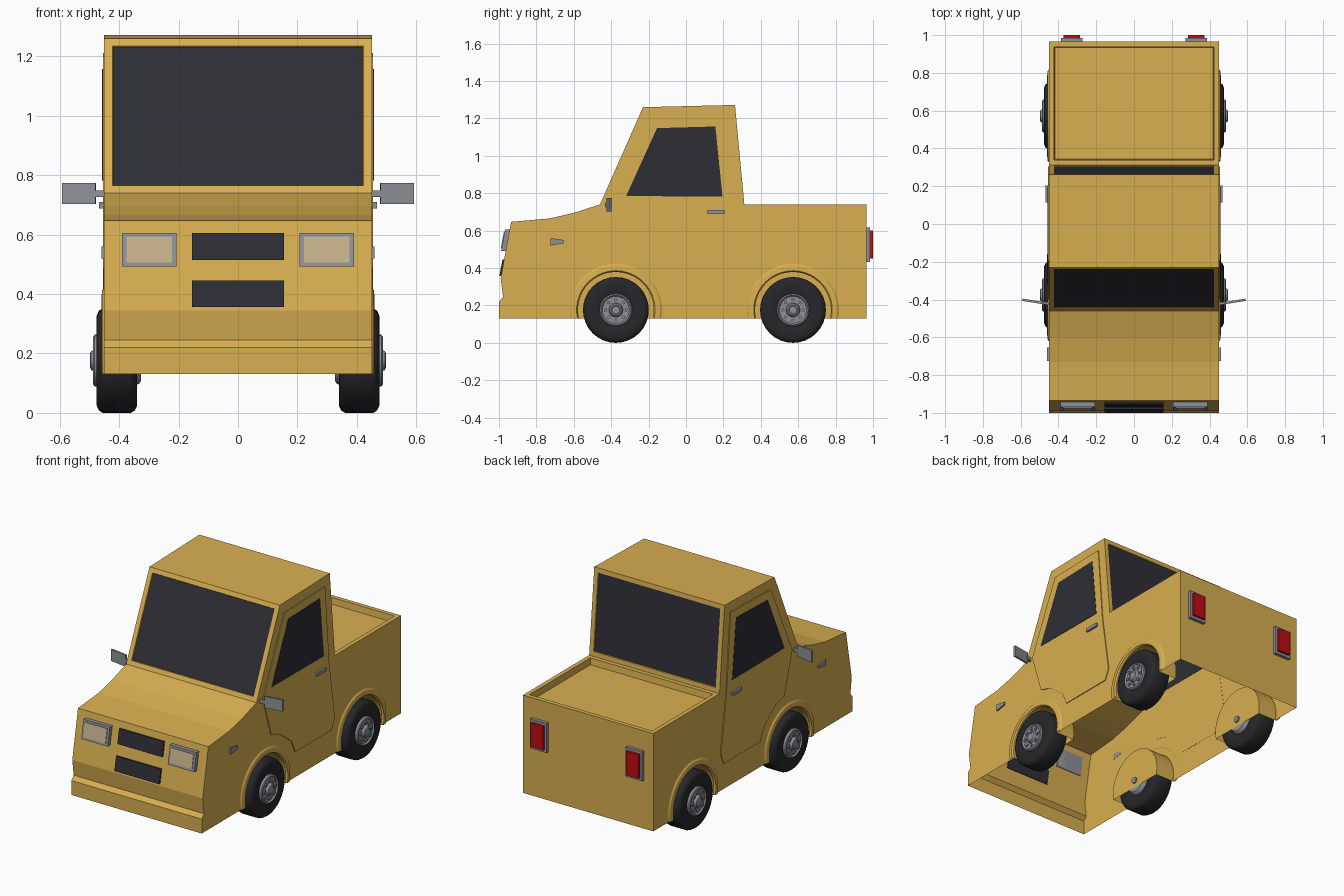
import bpy, bmesh, math
from mathutils import Matrix, Vector

if "Cube" in bpy.data.objects:
    bpy.data.objects.remove(bpy.data.objects["Cube"])


def material(name, rgb):
    m = bpy.data.materials.new(name)
    m.diffuse_color = (*rgb, 1)
    m.use_nodes = True
    m.node_tree.nodes["Principled BSDF"].inputs["Base Color"].default_value = m.diffuse_color
    return m


YELLOW = material("yellow_paint", (0.69, 0.43, 0.082))
GLASS = material("dark_glass", (0.027, 0.027, 0.037))
RUBBER = material("tyre_rubber", (0.02, 0.02, 0.023))
METAL = material("grey_metal", (0.27, 0.285, 0.31))
RED = material("red_lens", (0.52, 0.004, 0.006))
CREAM = material("cream_lens", (0.57, 0.44, 0.27))

HALF = 0.45                      # half width of the body
FLOOR = 0.13                     # lower edge of the body
AXLE_Z, AXLES = 0.176, (-0.375, 0.572)
SIDES = (1, -1)


def finish(name, bm, mats, smooth=False, recalc=True):
    if recalc:
        bmesh.ops.recalc_face_normals(bm, faces=bm.faces)
    me = bpy.data.meshes.new(name)
    bm.to_mesh(me)
    bm.free()
    ob = bpy.data.objects.new(name, me)
    bpy.context.collection.objects.link(ob)
    for m in mats:
        me.materials.append(m)
    if smooth:
        bpy.context.view_layer.objects.active = ob
        ob.select_set(True)
        bpy.ops.object.shade_smooth_by_angle(angle=math.radians(35))
        ob.select_set(False)
    return ob


def arch(cy, r, n=24):
    """Wheel arch arc, rear to front, ending on the lower body edge."""
    a0 = math.asin((FLOOR - AXLE_Z) / r)
    step = (math.pi - 2 * a0) / n
    return [(cy + r * math.cos(a0 + i * step), AXLE_Z + r * math.sin(a0 + i * step))
            for i in range(n + 1)]


def recess(bm, face, border, depth, lip):
    """Flat border, then a sunken panel; returns with face as the panel."""
    face.normal_update()
    inward = -face.normal.copy()
    bmesh.ops.inset_region(bm, faces=[face], thickness=border)
    bmesh.ops.inset_region(bm, faces=[face], thickness=lip)
    bmesh.ops.translate(bm, verts=face.verts[:], vec=inward * depth)


def side_plate(name, pts, x0, x1, mat, shrink=0.0):
    """Flat (y, z) outline raised from x0 to x1 on both sides."""
    bm = bmesh.new()
    for s in SIDES:
        back = [bm.verts.new((s * x0, y, z)) for y, z in pts]
        front = [bm.verts.new((s * x1, y, z)) for y, z in pts]
        n = len(pts)
        bm.faces.new(back)
        cap = bm.faces.new(front)
        for i in range(n):
            j = (i + 1) % n
            bm.faces.new((back[i], back[j], front[j], front[i]))
        if shrink:
            bmesh.ops.inset_region(bm, faces=[cap], thickness=shrink)
            bmesh.ops.translate(bm, verts=cap.verts[:], vec=(s * 0.003, 0, 0))
    return finish(name, bm, [mat])


def wall_box(name, x0, x1, z0, z1, depth, mat, wall, out, mirror=True):
    """Box standing out from the front or rear wall and following its slope."""
    bm = bmesh.new()
    for s in SIDES if mirror else (1,):
        cube = bmesh.ops.create_cube(bm, size=1)["verts"]
        for v in cube:
            z = z1 if v.co.z > 0 else z0
            x = x1 if v.co.x > 0 else x0
            d = depth if v.co.y > 0 else -0.004
            v.co = (s * x, wall(z) + out * d, z)
    return finish(name, bm, [mat])


def lathe(bm, profile, s, cy, seg=32):
    """Spin an (x, radius) profile around a wheel axle."""
    rings = []
    for x, r in profile:
        rings.append([bm.verts.new((s * x, cy + r * math.cos(2 * math.pi * i / seg),
                                    AXLE_Z + r * math.sin(2 * math.pi * i / seg)))
                      for i in range(seg)])
    for a, b in zip(rings, rings[1:]):
        for i in range(seg):
            j = (i + 1) % seg
            bm.faces.new((a[i], a[j], b[j], b[i]))
    return rings


# Body shell, open underneath: front, bonnet, cab, bed and tail
profile = [(-1.0, FLOOR), (-1.0, 0.22), (-0.978, 0.245), (-0.991, 0.345), (-0.935, 0.647),
           (-0.73, 0.665), (-0.6, 0.695), (-0.46, 0.74), (-0.23, 1.26), (0.262, 1.272),
           (0.312, 0.74), (0.965, 0.74), (0.965, FLOOR)]
bm = bmesh.new()
left = [bm.verts.new((-HALF, y, z)) for y, z in profile]
right = [bm.verts.new((HALF, y, z)) for y, z in profile]
strips = [bm.faces.new((left[i], right[i], right[i + 1], left[i + 1]))
          for i in range(len(profile) - 1)]
holes = arch(AXLES[1], 0.205) + arch(AXLES[0], 0.205)
for x, edge in ((HALF, right), (-HALF, left)):
    loop = edge + [bm.verts.new((x, y, z)) for y, z in holes]
    bm.faces.new(loop if x < 0 else loop[::-1])
for i in (7, 9):                                  # windscreen and rear window
    recess(bm, strips[i], 0.04, 0.006, 0.003)
    strips[i].material_index = 1
recess(bm, strips[10], 0.038, 0.04, 0.006)        # cargo bed
finish("body_shell", bm, [YELLOW, GLASS], recalc=False)

# Wheel arch flares and wells
bm = bmesh.new()
for s in SIDES:
    for cy in AXLES:
        rows = [[bm.verts.new((s * x, y, z)) for y, z in arch(cy, r)]
                for x, r in ((0.448, 0.25), (0.457, 0.237), (0.46, 0.21),
                             (0.45, 0.203), (0.322, 0.203))]
        for a, b in zip(rows, rows[1:]):
            for i in range(len(a) - 1):
                bm.faces.new((a[i], a[i + 1], b[i + 1], b[i]))
        bm.faces.new(rows[-1])
finish("wheel_arches", bm, [YELLOW])

# Doors, side windows, handles and side markers
side_plate("doors", [(-0.19, 1.2), (0.21, 1.21), (0.25, 0.72), (0.305, 0.36), (0.275, 0.29),
                     (-0.085, 0.29), (-0.12, 0.37), (-0.235, 0.46), (-0.32, 0.485),
                     (-0.4, 0.74)], 0.449, 0.452, YELLOW, 0.008)
side_plate("side_windows", [(-0.155, 1.148), (0.157, 1.157), (0.195, 0.782), (-0.32, 0.785)],
           0.4475, 0.457, GLASS)
side_plate("door_handles", [(0.115, 0.71), (0.205, 0.71), (0.205, 0.688), (0.115, 0.688)],
           0.452, 0.468, METAL)
side_plate("side_markers", [(-0.725, 0.56), (-0.655, 0.55), (-0.655, 0.532), (-0.725, 0.52)],
           0.449, 0.46, METAL)


# Front lamps, grilles and tail lamps
def front(z):
    return -0.935 - 0.056 * (0.647 - z) / 0.302


def rear(z):
    return 0.965


wall_box("headlight_frames", 0.207, 0.39, 0.492, 0.606, 0.025, METAL, front, -1)
wall_box("headlight_lenses", 0.222, 0.375, 0.506, 0.594, 0.029, CREAM, front, -1)
wall_box("upper_grille", -0.155, 0.155, 0.515, 0.605, 0.009, GLASS, front, -1, False)
wall_box("lower_grille", -0.155, 0.155, 0.357, 0.445, 0.009, GLASS, front, -1, False)
wall_box("tail_light_frames", 0.273, 0.387, 0.433, 0.617, 0.02, METAL, rear, 1)
wall_box("tail_light_lenses", 0.287, 0.372, 0.45, 0.6, 0.035, RED, rear, 1)

# Door mirrors on short stems
bm = bmesh.new()
for s in SIDES:
    for cx, sx, sy, sz in ((0.535, 0.114, 0.012, 0.072), (0.466, 0.04, 0.014, 0.022)):
        m = (Matrix.Translation((s * cx, -0.41 if sx > 0.1 else -0.42, 0.738))
             @ Matrix.Rotation(s * 0.16, 4, 'Z') @ Matrix.Diagonal((sx, sy, sz, 1)))
        bmesh.ops.create_cube(bm, size=1, matrix=m)
finish("door_mirrors", bm, [METAL])

# Wheels
tyre = [(0.35, 0.08), (0.345, 0.1), (0.339, 0.15), (0.347, 0.168), (0.36, 0.176), (0.455, 0.176),
        (0.468, 0.168), (0.476, 0.15), (0.472, 0.105), (0.466, 0.08)]
hub = [(0.46, 0.088), (0.482, 0.087), (0.487, 0.08), (0.478, 0.072), (0.478, 0.038),
       (0.494, 0.032), (0.498, 0.024), (0.494, 0.02), (0.494, 0.004)]
inner = [(0.35, 0.085), (0.333, 0.078), (0.327, 0.07), (0.327, 0.02), (0.312, 0.02), (0.312, 0.004)]
for s in SIDES:
    for cy in AXLES:
        tag = ("front" if cy < 0 else "rear") + ("_right" if s > 0 else "_left")
        bm = bmesh.new()
        lathe(bm, tyre, s, cy)
        finish(tag + "_tyre", bm, [RUBBER], True)
        bm = bmesh.new()
        for prof in (hub, inner):
            bm.faces.new(lathe(bm, prof, s, cy)[-1])
        for i in range(8):                        # wheel bolts
            a = math.tau * i / 8
            pos = Vector((s * 0.481, cy + 0.055 * math.cos(a), AXLE_Z + 0.055 * math.sin(a)))
            bmesh.ops.create_cone(bm, cap_ends=True, segments=8, radius1=0.009, radius2=0.009,
                                  depth=0.014, matrix=Matrix.Translation(pos)
                                  @ Matrix.Rotation(math.pi / 2, 4, 'Y'))
        finish(tag + "_hub", bm, [METAL], True)
